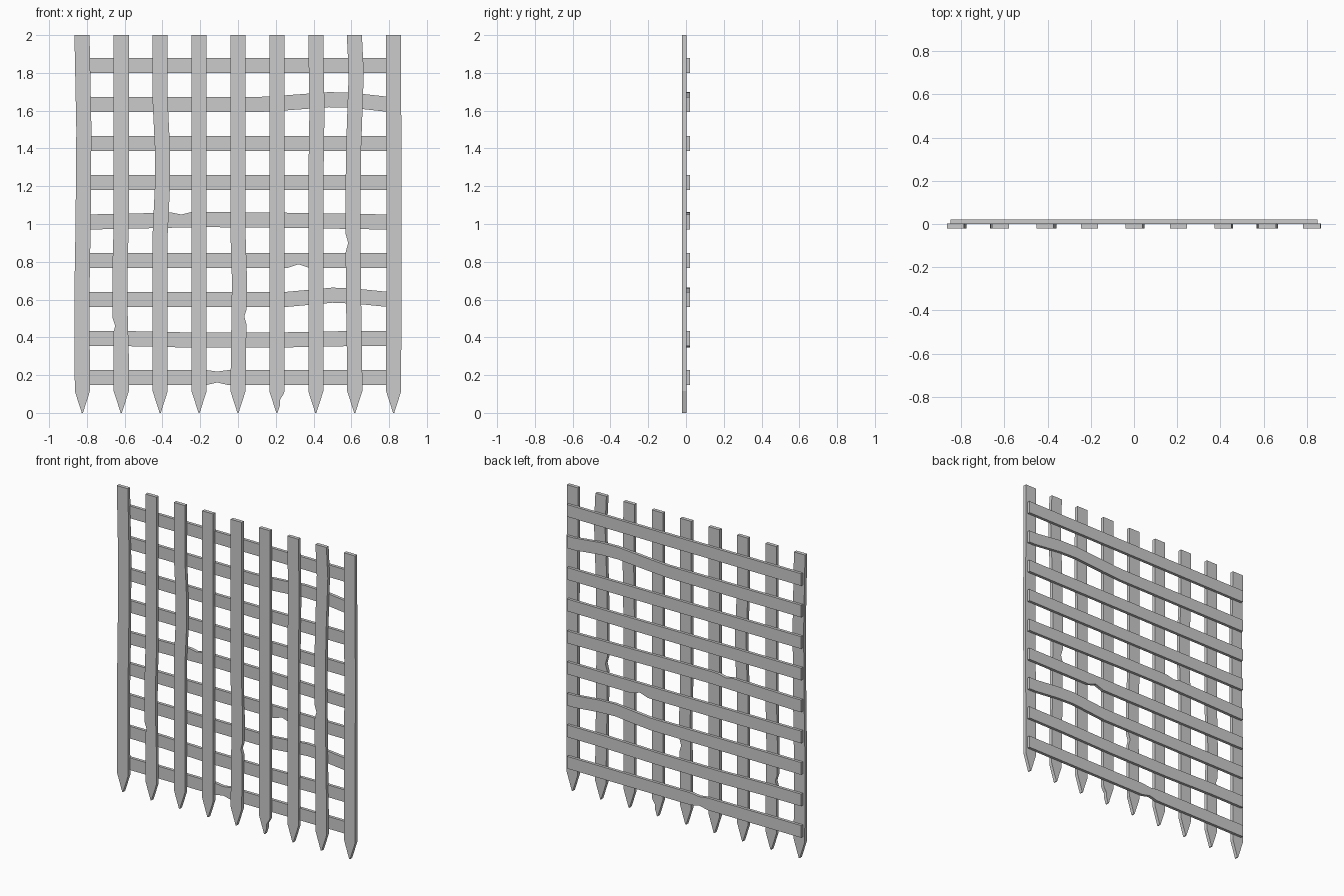
import bpy, bmesh

if "Cube" in bpy.data.objects:
    bpy.data.objects.remove(bpy.data.objects["Cube"])

HALF = 0.04      # half width of every slat
TIP = 0.115      # height of the pointed foot


def lerp_at(knots, t):
    """Piecewise linear value of (t, value) knots."""
    if t <= knots[0][0]:
        return knots[0][1]
    for (a, va), (b, vb) in zip(knots, knots[1:]):
        if t <= b:
            return va + (vb - va) * (t - a) / (b - a)
    return knots[-1][1]


def slat(name, centre, t0, t1, y0, y1, upright, bends, nicks=()):
    """Flat slat with gentle bends (t, offset) and chipped edges (t, side, depth, reach)."""
    width = [(t0, 0.003), (TIP, HALF)] if upright else [(t0, HALF)]
    ts = {t0, t1} | {t for t, _ in bends} | {t for t, _ in width}
    for t, _, _, r in nicks:
        ts |= {t - r, t, t + r}
    low, high = [], []
    for t in sorted(ts):
        c = centre + (lerp_at(bends, t) if bends else 0)
        w = lerp_at(width, t)
        edge = {-1: c - w, 1: c + w}
        for n, side, depth, r in nicks:
            edge[side] -= side * depth * max(0, 1 - abs(t - n) / r)
        low.append((t, edge[-1]))
        high.append((t, edge[1]))
    bm = bmesh.new()

    def ring(i, y):
        (t, a), (_, b) = low[i], high[i]
        pts = [(a, y, t), (b, y, t)] if upright else [(t, y, a), (t, y, b)]
        return [bm.verts.new(p) for p in pts]

    rows = []
    for i in range(len(low)):
        f, b = ring(i, y0), ring(i, y1)
        rows.append([f[0], f[1], b[1], b[0]])
    for p, q in zip(rows, rows[1:]):
        for k in range(4):
            bm.faces.new((p[k], p[(k + 1) % 4], q[(k + 1) % 4], q[k]))
    bm.faces.new(rows[0])
    bm.faces.new(rows[-1][::-1])
    bmesh.ops.recalc_face_normals(bm, faces=bm.faces)
    mesh = bpy.data.meshes.new(name)
    bm.to_mesh(mesh)
    bm.free()
    bpy.context.collection.objects.link(bpy.data.objects.new(name, mesh))


# Upright pointed slats: bends and chips for each, left to right
upright_bends = {
    0: [(0.1, 0), (0.65, -0.002), (1.0, 0.004), (1.5, 0.008), (2, -0.002)],
    1: [(0.3, 0), (0.6, -0.008), (0.8, -0.006), (1.0, 0)],
    2: [(0.95, 0), (1.2, 0.012), (1.38, 0.013), (1.65, 0), (2, 0)],
    4: [(0.1, 0), (0.35, 0.003), (0.7, 0.008), (0.95, 0)],
    6: [(0.9, 0), (1.2, 0), (1.6, 0.006), (2, 0)],
    7: [(0.2, 0), (0.6, -0.006), (1.05, -0.01), (1.4, -0.006), (1.8, 0.008), (2, -0.002)],
    8: [(0.2, 0), (1.2, 0.002), (1.85, -0.001)],
}
upright_nicks = {
    1: [(0.46, -1, 0.012, 0.04)],
    4: [(0.51, 1, 0.012, 0.04)],
    5: [(0.07, 1, 0.009, 0.03)],
    7: [(0.9, -1, 0.014, 0.05)],
}
for i in range(9):
    slat(f"upright_slat_{i + 1}", (i - 4) * 0.206, 0, 2, -0.02, 0.003, True,
         upright_bends.get(i, []), upright_nicks.get(i, ()))

# Cross slats on the back, bottom to top
cross_bends = {
    1: [(-0.6, 0), (-0.25, -0.008), (0.2, -0.008), (0.6, 0)],
    2: [(0.25, 0), (0.5, 0.023), (0.62, 0.018), (0.8, 0)],
    4: [(-0.8, -0.003), (-0.2, 0.01), (0.15, 0.008), (0.8, -0.003)],
    7: [(0.12, 0), (0.25, 0.008), (0.48, 0.025), (0.6, 0.022), (0.8, 0)],
}
cross_nicks = {
    0: [(-0.11, -1, 0.014, 0.06), (-0.11, 1, 0.008, 0.06)],
    3: [(0.32, -1, 0.02, 0.06)],
    4: [(-0.3, 1, 0.011, 0.05)],
}
for i in range(9):
    slat(f"cross_slat_{i + 1}", 0.187 + i * 0.2066, -0.85, 0.85, 0, 0.02, False,
         cross_bends.get(i, []), cross_nicks.get(i, ()))
